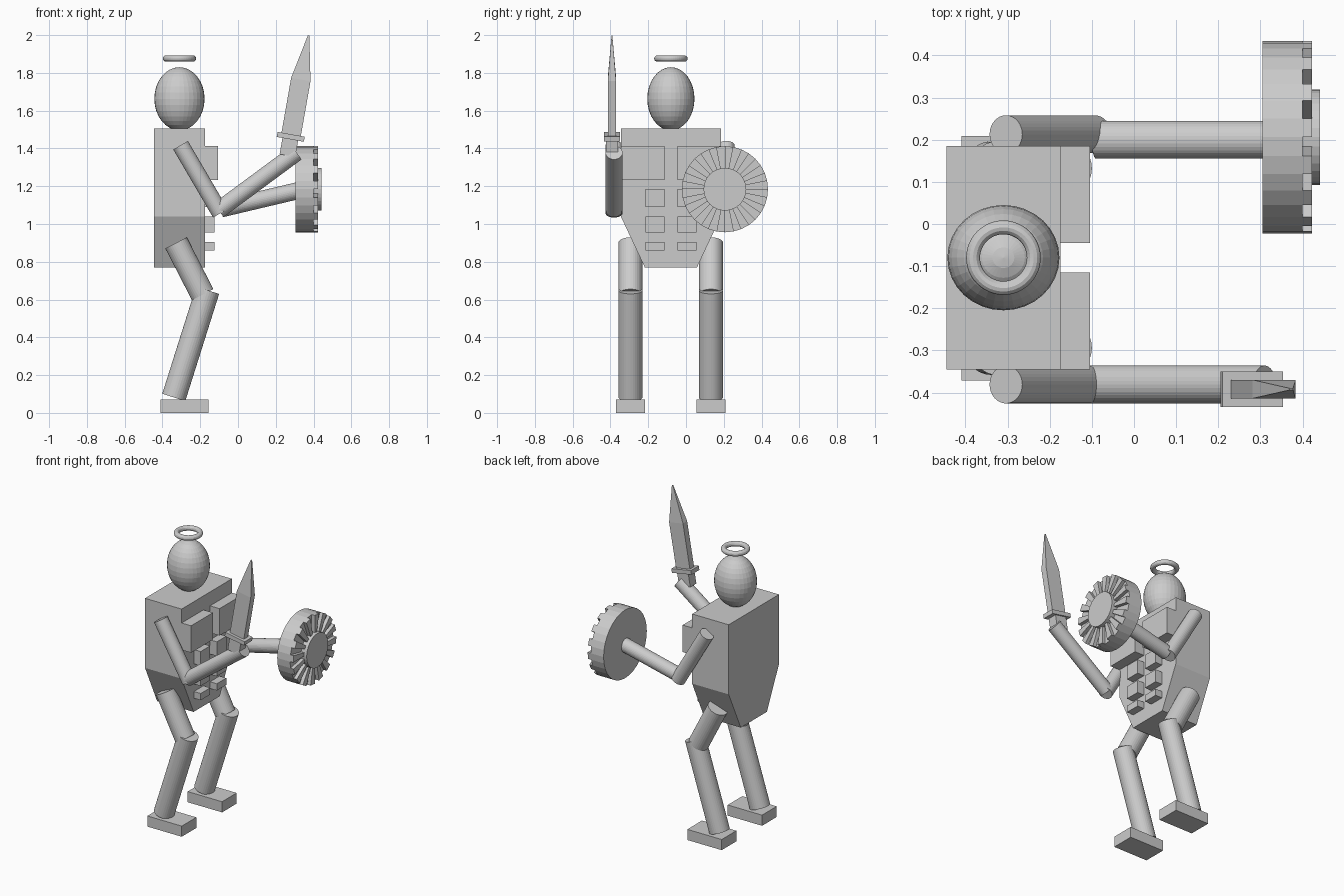
import bpy, bmesh
from math import radians, sin, cos, pi
from mathutils import Vector, Matrix

if "Cube" in bpy.data.objects:
    bpy.data.objects.remove(bpy.data.objects["Cube"])

grey = bpy.data.materials.new("plain grey")
grey.use_nodes = True
grey.diffuse_color = (0.6, 0.6, 0.6, 1)
grey.node_tree.nodes["Principled BSDF"].inputs["Base Color"].default_value = grey.diffuse_color


def finish(name, bm):
    bmesh.ops.recalc_face_normals(bm, faces=bm.faces)
    mesh = bpy.data.meshes.new(name)
    bm.to_mesh(mesh)
    bm.free()
    mesh.materials.append(grey)
    obj = bpy.data.objects.new(name, mesh)
    bpy.context.collection.objects.link(obj)
    return obj


def box(name, x, y, z):
    """Box from (low, high) ranges."""
    bm = bmesh.new()
    bmesh.ops.create_cube(bm, size=1)
    for v in bm.verts:
        v.co = [r[0] if c < 0 else r[1] for r, c in zip((x, y, z), v.co)]
    return finish(name, bm)


def limb(name, start, end, radius):
    """Cylinder between two points."""
    a, b = Vector(start), Vector(end)
    turn = (b - a).to_track_quat('Z', 'Y').to_matrix().to_4x4()
    bm = bmesh.new()
    bmesh.ops.create_cone(bm, cap_ends=True, segments=32, radius1=radius, radius2=radius,
                          depth=(b - a).length,
                          matrix=Matrix.Translation((a + b) / 2) @ turn)
    return finish(name, bm)


def loft(name, rings):
    """Skin a stack of equal-sized vertex rings and cap both ends."""
    bm = bmesh.new()
    rows = [[bm.verts.new(p) for p in ring] for ring in rings]
    for low, high in zip(rows, rows[1:]):
        for i in range(len(low)):
            j = (i + 1) % len(low)
            bm.faces.new((low[i], low[j], high[j], high[i]))
    bm.faces.new(rows[0])
    bm.faces.new(rows[-1])
    return finish(name, bm)


def rect(x0, x1, y0, y1, z):
    return [(x0, y0, z), (x1, y0, z), (x1, y1, z), (x0, y1, z)]


MID = -0.08  # body centre line in y

# Torso, tapering to the waist
loft("torso", [rect(-0.445, -0.175, MID - w, MID + w, z)
               for w, z in ((0.138, 0.77), (0.265, 1.04), (0.265, 1.505))])

# Chest and stomach muscles
for side, s in (("right", -1), ("left", 1)):
    def span(inner, outer):
        return sorted((MID + s * inner, MID + s * outer))
    box(side + "_chest", (-0.2, -0.105), span(0.035, 0.265), (1.232, 1.412))
    for i, z in enumerate(((1.09, 1.185), (0.955, 1.04), (0.86, 0.905))):
        box(f"{side}_stomach_{i + 1}", (-0.2, -0.125), span(0.035, 0.135), z)

# Head
bm = bmesh.new()
bmesh.ops.create_uvsphere(bm, u_segments=32, v_segments=16, radius=1)
bmesh.ops.scale(bm, vec=(0.133, 0.125, 0.167), verts=bm.verts)
bmesh.ops.translate(bm, vec=(-0.31, MID, 1.663), verts=bm.verts)
finish("head", bm)

# Halo
bpy.ops.mesh.primitive_torus_add(location=(-0.31, MID, 1.876), major_radius=0.072,
                                 minor_radius=0.0165, major_segments=48, minor_segments=12)
halo = bpy.context.object
halo.name = "halo"
halo.data.materials.append(grey)

# Legs and feet
for side, y in (("right", -0.294), ("left", 0.132)):
    limb(side + "_thigh", (-0.328, y, 0.9), (-0.187, y, 0.626), 0.064)
    limb(side + "_shin", (-0.161, y, 0.649), (-0.34, y, 0.082), 0.064)
    box(side + "_foot", (-0.41, -0.156), (y - 0.077, y + 0.077), (0, 0.071))

# Arms
limb("right_upper_arm", (-0.304, -0.381, 1.417), (-0.093, -0.381, 1.057), 0.045)
limb("right_forearm", (-0.103, -0.381, 1.073), (0.31, -0.381, 1.378), 0.045)
limb("left_upper_arm", (-0.304, 0.213, 1.417), (-0.093, 0.213, 1.057), 0.045)
limb("left_forearm", (-0.09, 0.2, 1.08), (0.32, 0.2, 1.177), 0.045)


# Round shield: rim, alternating raised teeth and a central boss
def spoke(radius, k, x):
    a = 2 * pi * k / 32
    return (x, 0.206 + radius * sin(a), 1.184 + radius * cos(a))


def disc(radius, x):
    return [spoke(radius, k, x) for k in range(32)]


loft("shield", [disc(0.228, 0.305), disc(0.228, 0.4)])
loft("shield_boss", [disc(0.113, 0.39), disc(0.113, 0.442)])
for k in range(0, 32, 2):
    loft(f"shield_tooth_{k // 2 + 1}",
         [[spoke(r, k + d, x) for r, d in ((0.11, 0), (0.228, 0), (0.228, 1), (0.11, 1))]
          for x in (0.399, 0.423)])

# Sword, modelled upright and then tilted forward
blade = loft("sword_blade", [rect(-w, w, -t, t, z) for w, t, z in
                             ((0.052, 0.022, 0), (0.052, 0.022, 0.309), (0.004, 0.002, 0.545))])
guard = box("sword_guard", (-0.073, 0.073), (-0.042, 0.042), (-0.013, 0.014))
grip = box("sword_grip", (-0.042, 0.042), (-0.032, 0.032), (-0.1, 0))
for part in (blade, guard, grip):
    part.location = (0.279, -0.392, 1.461)
    part.rotation_euler = (0, radians(10), 0)
